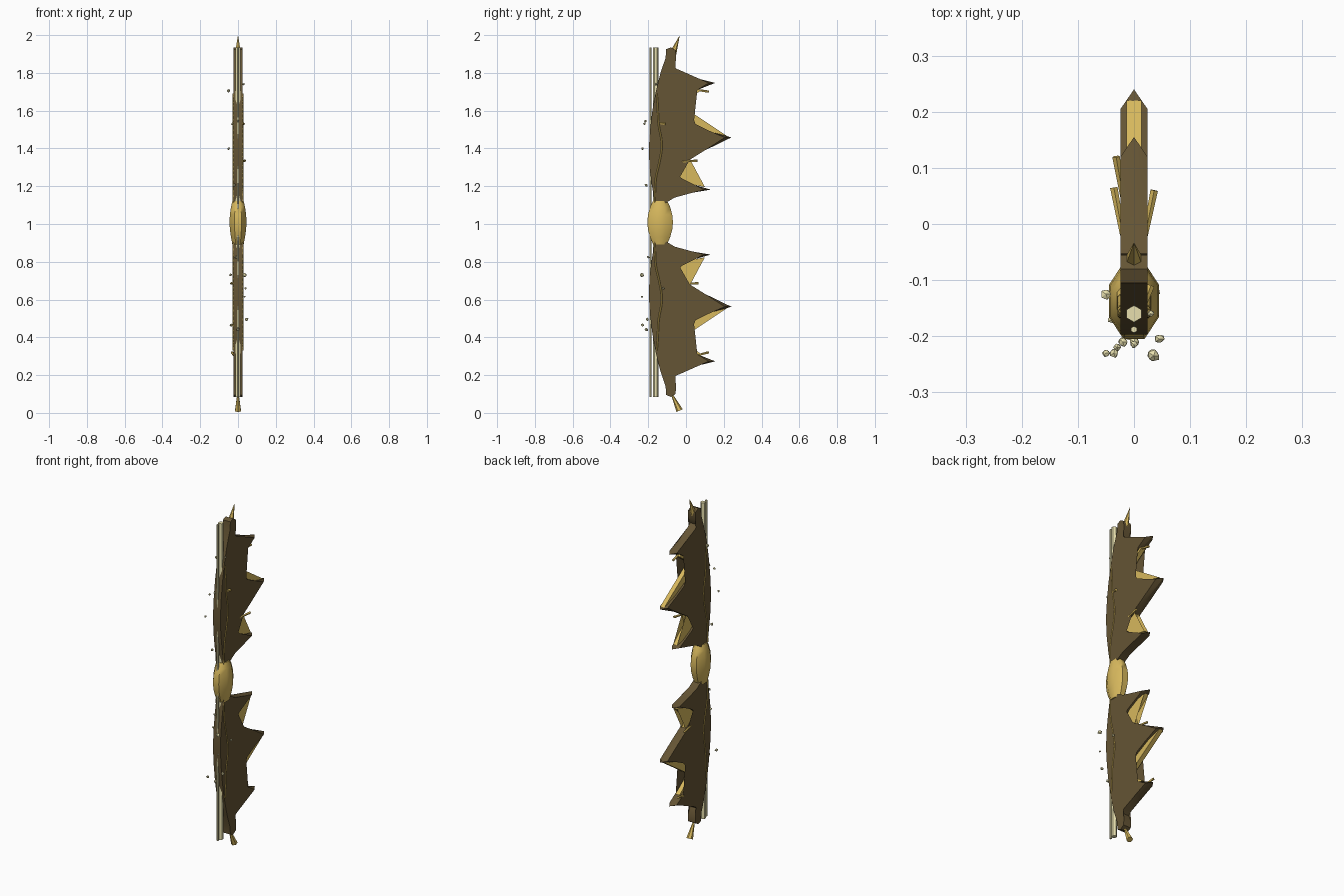
import bpy, bmesh, math, random
from mathutils import Vector

if "Cube" in bpy.data.objects:
    bpy.data.objects.remove(bpy.data.objects["Cube"])

random.seed(4)
MID = 1.01  # height the two limbs mirror about


def material(name, rgb):
    m = bpy.data.materials.new(name)
    m.diffuse_color = (*rgb, 1)
    m.use_nodes = True
    m.node_tree.nodes["Principled BSDF"].inputs["Base Color"].default_value = m.diffuse_color
    return m


DARK = material("dark_wood", (0.13, 0.09, 0.035))
GOLD = material("gold", (0.68, 0.48, 0.11))
PALE = material("pale_bone", (0.80, 0.74, 0.42))


def finish(name, bm, mat, smooth=None):
    bmesh.ops.recalc_face_normals(bm, faces=bm.faces)
    me = bpy.data.meshes.new(name)
    bm.to_mesh(me)
    bm.free()
    ob = bpy.data.objects.new(name, me)
    bpy.context.collection.objects.link(ob)
    me.materials.append(mat)
    if smooth:
        bpy.ops.object.select_all(action='DESELECT')
        ob.select_set(True)
        bpy.context.view_layer.objects.active = ob
        bpy.ops.object.shade_smooth_by_angle(angle=math.radians(smooth))
    return ob


def flip(z, lower):
    return 2 * MID - z if lower else z


def plate(name, pts, half, mat, lower, tips=(), pull=0.035):
    """Side profile (y, z) extruded across x; tips are chiselled to a centre ridge."""
    bm = bmesh.new()
    rings = []
    for x in (-half, 0, half):
        ring = []
        for i, (y, z) in enumerate(pts):
            dy = pull if i in tips and x else 0
            ring.append(bm.verts.new((x, y - dy, flip(z, lower))))
        rings.append(ring)
    n = len(pts)
    for a, b in zip(rings, rings[1:]):
        for i in range(n):
            j = (i + 1) % n
            bm.faces.new((a[i], a[j], b[j], b[i]))
    caps = [bm.faces.new(rings[0]), bm.faces.new(rings[-1])]
    bmesh.ops.triangulate(bm, faces=caps)
    return finish(name, bm, mat, 30)


def rod(name, a, b, r1, r2, mat, sides=6):
    a, b = Vector(a), Vector(b)
    bm = bmesh.new()
    bmesh.ops.create_cone(bm, cap_ends=True, segments=sides, radius1=r1, radius2=r2,
                          depth=(b - a).length)
    bm.transform((b - a).to_track_quat('Z', 'Y').to_matrix().to_4x4())
    bmesh.ops.translate(bm, verts=bm.verts, vec=(a + b) / 2)
    return finish(name, bm, mat)


def vine(name, x, pts, lower):
    cu = bpy.data.curves.new(name, 'CURVE')
    cu.dimensions = '3D'
    cu.bevel_depth = 0.004
    cu.bevel_resolution = 0
    cu.resolution_u = 4
    sp = cu.splines.new('BEZIER')
    sp.bezier_points.add(len(pts) - 1)
    for p, (y, z) in zip(sp.bezier_points, pts):
        p.co = (x, y, flip(z, lower))
        p.handle_left_type = p.handle_right_type = 'AUTO'
    ob = bpy.data.objects.new(name, cu)
    bpy.context.collection.objects.link(ob)
    cu.materials.append(GOLD)


limb = [(-0.165, 1.11), (-0.18, 1.2), (-0.193, 1.3), (-0.197, 1.4), (-0.19, 1.5),
        (-0.178, 1.6), (-0.16, 1.7), (-0.135, 1.8), (-0.108, 1.88), (-0.105, 1.925),
        (-0.08, 1.935), (-0.055, 1.92), (-0.053, 1.88), (-0.072, 1.84), (-0.05, 1.822),
        (0.04, 1.775), (0.155, 1.747), (0.06, 1.71), (0.0, 1.67), (-0.05, 1.605),
        (0.03, 1.54), (0.12, 1.495), (0.24, 1.458), (0.1, 1.39), (0.02, 1.34),
        (-0.07, 1.285), (-0.02, 1.24), (0.05, 1.205), (0.13, 1.182), (0.03, 1.165),
        (-0.06, 1.14), (-0.11, 1.11)]
blades = [[(-0.08, 1.59), (-0.037, 1.635), (0.22, 1.464), (0.05, 1.51)],
          [(-0.07, 1.6), (-0.035, 1.625), (0.08, 1.708), (0.03, 1.72), (-0.05, 1.68)],
          [(-0.10, 1.27), (-0.03, 1.33), (0.02, 1.345), (0.0, 1.28), (0.10, 1.196), (-0.02, 1.22)]]
vine_path = [(-0.165, 1.12), (-0.16, 1.24), (-0.14, 1.33), (-0.128, 1.42),
             (-0.145, 1.53), (-0.15, 1.63), (-0.155, 1.69)]

for lower in (False, True):
    side = "lower" if lower else "upper"
    # spiked limb with gold blades set in its notches
    plate(side + "_limb", limb, 0.024, DARK, lower, tips=(16, 22, 28))
    for i, b in enumerate(blades):
        plate(f"{side}_inset_blade_{i}", b, 0.013, GOLD, lower)
    # thin inlaid vines on both faces
    for x in (-0.025, 0.025):
        vine(side + "_vine", x, vine_path, lower)

# grip: eight-sided swelling barrel
bm = bmesh.new()
prev = None
for z, rx, ry in [(0.892, 0.030, 0.037), (0.93, 0.037, 0.053), (0.97, 0.043, 0.064),
                  (1.01, 0.045, 0.068), (1.05, 0.043, 0.064), (1.09, 0.037, 0.053),
                  (1.122, 0.030, 0.037)]:
    ring = []
    for k in range(8):
        a = math.pi * (k + 0.5) / 4
        ring.append(bm.verts.new((rx * math.cos(a) / 0.924, -0.137 + ry * math.sin(a) / 0.924, z)))
    if prev:
        for k in range(8):
            bm.faces.new((prev[k], prev[k - 7], ring[k - 7], ring[k]))
    else:
        bm.faces.new(ring)
    prev = ring
bm.faces.new(prev)
finish("grip", bm, GOLD, 50)

# bowstring: thick strand and thin strand
rod("thick_string", (0, -0.16, 0.085), (0, -0.16, 1.935), 0.015, 0.015, PALE)
rod("thin_string", (0, -0.188, 0.085), (0, -0.188, 1.935), 0.006, 0.006, PALE)

# tip thorns, both pointing up
rod("upper_tip_thorn", (0, -0.07, 1.90), (0, -0.033, 2.0), 0.019, 0.0, GOLD)
rod("lower_tip_thorn", (0, -0.034, 0.012), (0, -0.08, 0.11), 0.018, 0.003, GOLD)

# small gold splinters
for a, b in [((0.01, 0.02, 1.715), (0.0, 0.12, 1.70)),
             ((0.02, -0.02, 1.33), (0.036, 0.06, 1.335)),
             ((-0.02, -0.02, 0.685), (-0.036, 0.065, 0.685)),
             ((-0.018, 0.04, 0.30), (-0.032, 0.12, 0.32)),
             ((0.015, -0.15, 1.535), (0.03, -0.11, 1.53))]:
    rod("splinter", a, b, 0.005, 0.007, GOLD, 5)

# floating bone chips around the front edge
for x, y, z, r in [(-0.05, -0.125, 1.705, 0.010), (-0.03, -0.22, 1.53, 0.007),
                   (0.0, -0.215, 1.545, 0.007), (-0.05, -0.23, 1.40, 0.007),
                   (-0.02, -0.21, 1.205, 0.009), (0.035, -0.235, 0.73, 0.012),
                   (-0.04, -0.17, 0.73, 0.007), (0.04, -0.12, 0.66, 0.007),
                   (0.035, -0.232, 0.615, 0.006), (0.045, -0.205, 0.495, 0.009),
                   (-0.036, -0.23, 0.465, 0.009), (0.0, -0.21, 0.44, 0.009),
                   (0.03, -0.16, 1.74, 0.006), (-0.01, -0.2, 0.825, 0.007)]:
    bm = bmesh.new()
    bmesh.ops.create_icosphere(bm, subdivisions=1, radius=r)
    for v in bm.verts:
        v.co *= random.uniform(0.8, 1.2)
    bmesh.ops.translate(bm, verts=bm.verts, vec=(x, y, z))
    finish("bone_chip", bm, PALE)
